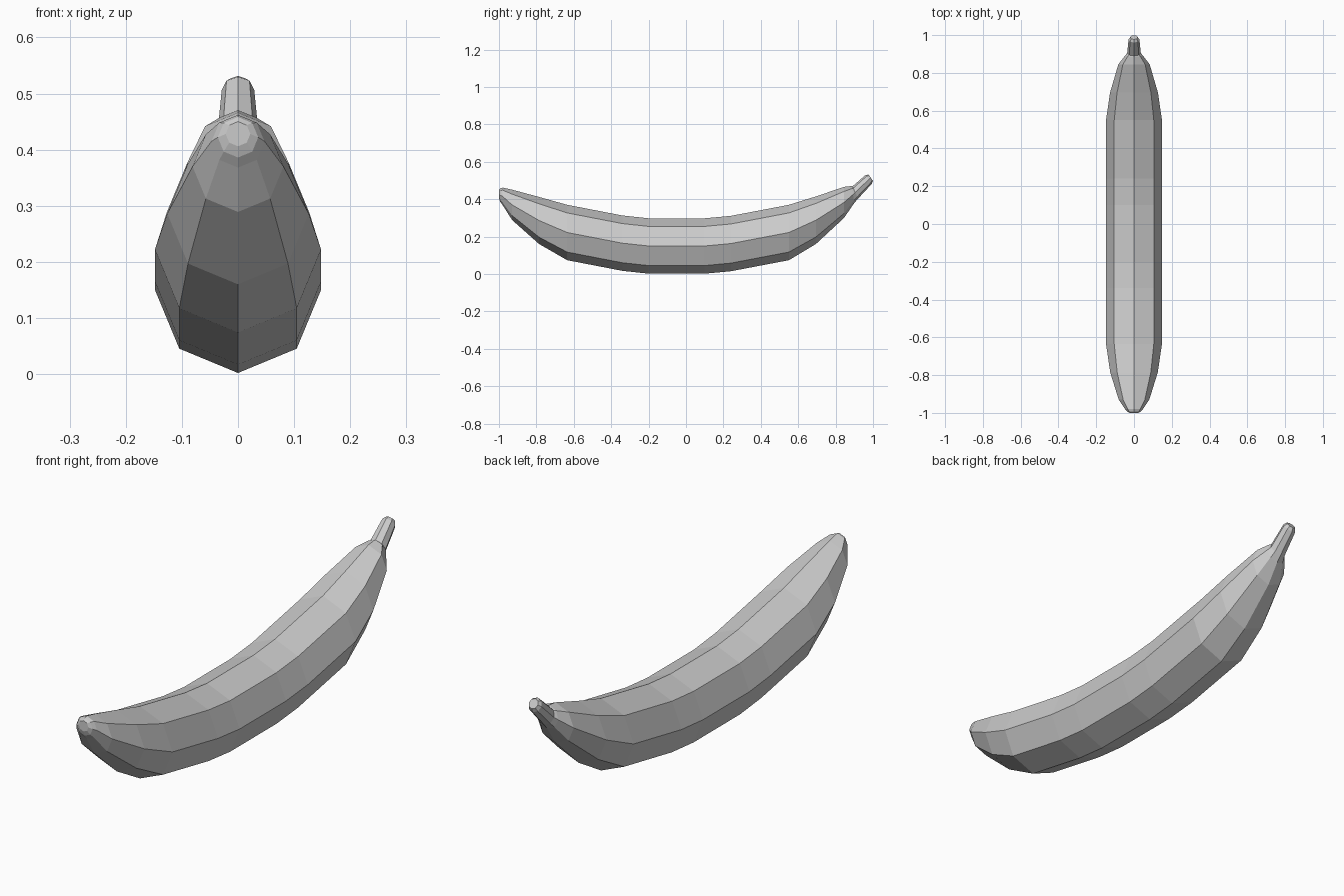
import bpy, bmesh
from math import cos, sin, pi, radians

if "Cube" in bpy.data.objects:
    bpy.data.objects.remove(bpy.data.objects["Cube"])

SIDES = 8


def loft(name, rings):
    """Skin octagonal rings given as (y, z centre, radius, tilt in degrees)."""
    bm = bmesh.new()
    loops = []
    for y, z, r, tilt in rings:
        t = radians(tilt)
        loop = []
        for i in range(SIDES):
            a = 2 * pi * i / SIDES
            up = r * sin(a)
            loop.append(bm.verts.new((r * cos(a), y - up * sin(t), z + up * cos(t))))
        loops.append(loop)
    for a, b in zip(loops, loops[1:]):
        for i in range(SIDES):
            j = (i + 1) % SIDES
            bm.faces.new((a[i], a[j], b[j], b[i]))
    bm.faces.new(loops[0])
    bm.faces.new(loops[-1])
    bmesh.ops.recalc_face_normals(bm, faces=bm.faces)
    mesh = bpy.data.meshes.new(name)
    bm.to_mesh(mesh)
    bm.free()
    obj = bpy.data.objects.new(name, mesh)
    bpy.context.collection.objects.link(obj)
    return obj


# Whole fruit: rounded blossom end, curved body, then the narrow tilted stem
loft("banana", [
    (-1.0, 0.428, 0.022, 0),
    (-0.993, 0.422, 0.036, 0),
    (-0.98, 0.415, 0.047, 0),
    (-0.93, 0.370, 0.081, 0),
    (-0.785, 0.286, 0.126, 0),
    (-0.635, 0.222, 0.148, 0),
    (-0.34, 0.165, 0.148, 0),
    (-0.20, 0.150, 0.148, 0),
    (0.10, 0.150, 0.148, 0),
    (0.24, 0.163, 0.148, 0),
    (0.55, 0.222, 0.148, 0),
    (0.695, 0.288, 0.127, 0),
    (0.845, 0.383, 0.083, 0),
    (0.893, 0.425, 0.046, 8),
    (0.905, 0.436, 0.036, 25),
    (0.977, 0.506, 0.029, 35),
    (0.988, 0.515, 0.020, 35),
])
